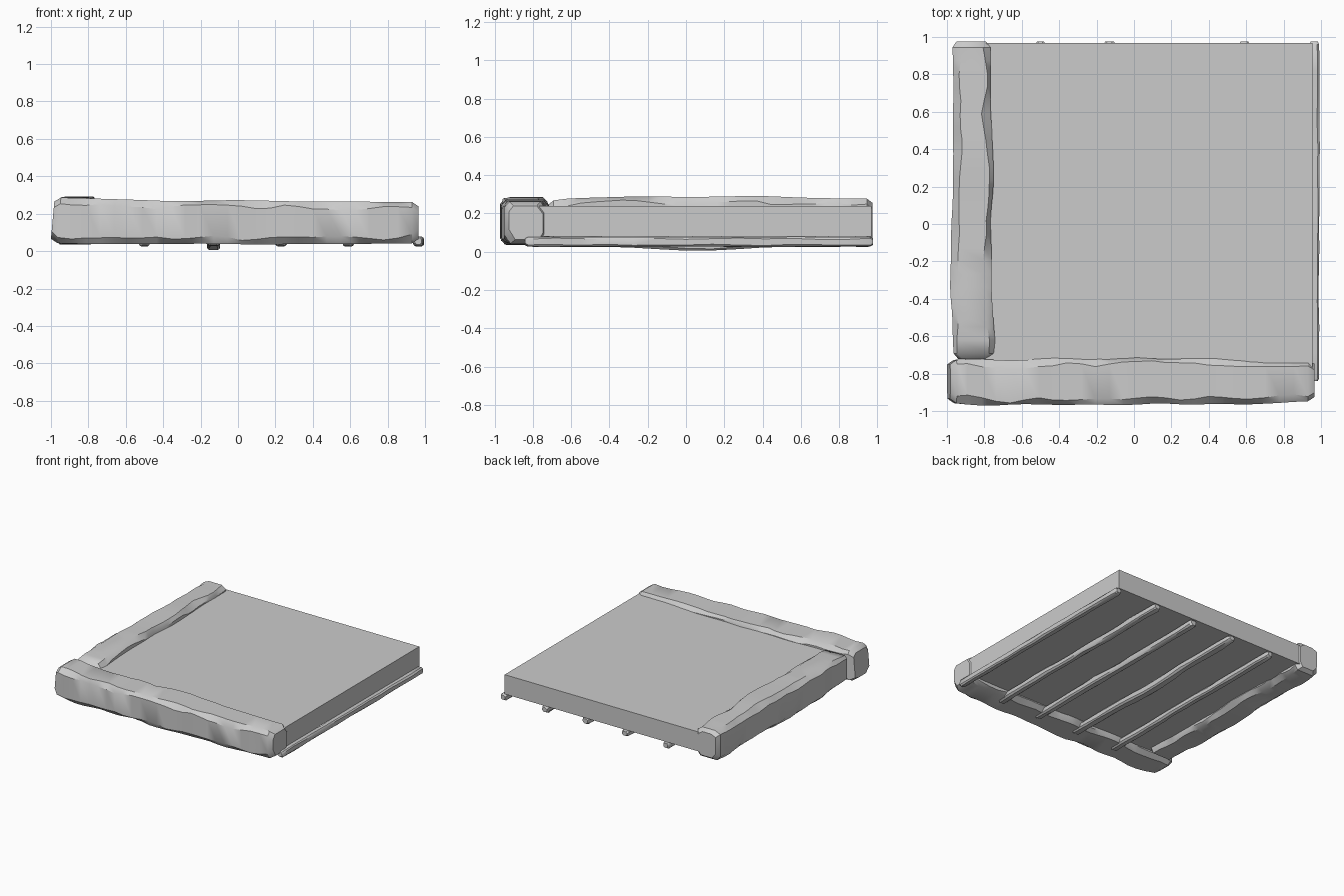
import bpy, bmesh, math
from mathutils import Vector, noise

if "Cube" in bpy.data.objects:
    bpy.data.objects.remove(bpy.data.objects["Cube"])


def lerp_profile(prof, p):
    """Interpolate rows of (position, side_a, side_b, z_low, z_high)."""
    if p <= prof[0][0]:
        return prof[0][1:]
    for a, b in zip(prof, prof[1:]):
        if p <= b[0]:
            t = (p - a[0]) / (b[0] - a[0])
            return [u + (v - u) * t for u, v in zip(a[1:], b[1:])]
    return prof[-1][1:]


def wobble(p, k, seed, freq):
    return noise.noise(Vector((p * freq, k * 7.31 + 0.37, seed * 3.17 + 0.19)))


def beam(name, axis, prof, rings, chamfer, rough, end, seed, lean=0.0):
    """Rough-hewn timber: chamfered rectangle swept along an axis with worn edges."""
    bm = bmesh.new()
    p0, p1 = prof[0][0], prof[-1][0]
    inner = [p0 + end + (p1 - p0 - 2 * end) * i / (rings - 1) for i in range(rings)]
    stations = [(p0, True)] + [(p, False) for p in inner] + [(p1, True)]
    loops = []
    for p, cap in stations:
        a, b, lo, hi = lerp_profile(prof, p)
        a += rough * wobble(p, 1, seed, 4)
        b += rough * wobble(p, 2, seed, 4)
        lo += rough * 0.5 * wobble(p, 3, seed, 3)
        hi += rough * 0.5 * wobble(p, 4, seed, 3)
        ins = chamfer * 0.7 if cap else 0
        a, b, lo, hi = a + ins, b - ins, lo + ins, hi - ins
        pts = []
        corners = [(a, lo, 1, 1), (b, lo, -1, 1), (b, hi, -1, -1), (a, hi, 1, -1)]
        for k, (u, v, su, sv) in enumerate(corners):
            cu = chamfer * (1 + 0.9 * wobble(p, 10 + k, seed, 6))
            cv = chamfer * (1 + 0.9 * wobble(p, 20 + k, seed, 6))
            pair = [(u, v + sv * cv), (u + su * cu, v)]
            pts += pair if k % 2 == 0 else pair[::-1]
        loop = []
        for u, v in pts:
            q = p + (lean * (v - lo) / (hi - lo) if p < p0 + end * 1.5 else 0)
            loop.append(bm.verts.new((q, u, v) if axis == 'X' else (u, q, v)))
        loops.append(loop)
    n = len(loops[0])
    for A, B in zip(loops, loops[1:]):
        for i in range(n):
            j = (i + 1) % n
            bm.faces.new((A[i], A[j], B[j], B[i]))
    bm.faces.new(loops[0])
    bm.faces.new(loops[-1])
    bmesh.ops.recalc_face_normals(bm, faces=bm.faces)
    finish(name, bm, True)


def finish(name, bm, smooth):
    me = bpy.data.meshes.new(name)
    bm.to_mesh(me)
    bm.free()
    ob = bpy.data.objects.new(name, me)
    bpy.context.collection.objects.link(ob)
    if smooth:
        bpy.ops.object.select_all(action='DESELECT')
        ob.select_set(True)
        bpy.context.view_layer.objects.active = ob
        bpy.ops.object.shade_smooth_by_angle(angle=math.radians(35))


# Flat slab
lo, hi = Vector((-0.80, -0.78, 0.08)), Vector((0.955, 0.968, 0.238))
bm = bmesh.new()
bmesh.ops.create_cube(bm, size=1)
for v in bm.verts:
    v.co = Vector([(lo[i] + hi[i]) / 2 + v.co[i] * (hi[i] - lo[i]) for i in range(3)])
finish("floor_slab", bm, False)

# Edge timbers
beam("front_beam", 'X', [
    (-1.0, -0.965, -0.73, 0.042, 0.288), (-0.85, -0.968, -0.725, 0.04, 0.288),
    (-0.4, -0.965, -0.72, 0.038, 0.268), (0.0, -0.965, -0.72, 0.035, 0.27),
    (0.5, -0.965, -0.725, 0.04, 0.264), (0.965, -0.955, -0.725, 0.04, 0.262)],
    26, 0.032, 0.014, 0.035, 1, lean=0.018)
beam("left_beam", 'Y', [
    (-0.722, -0.968, -0.755, 0.042, 0.265), (-0.6, -0.975, -0.748, 0.04, 0.28),
    (-0.2, -0.973, -0.76, 0.04, 0.288), (0.4, -0.973, -0.75, 0.04, 0.288),
    (0.975, -0.975, -0.765, 0.04, 0.28)],
    24, 0.032, 0.016, 0.03, 2)

# Thin joists under the slab
for i, x in enumerate((-0.50, -0.13, 0.23, 0.59, 0.965)):
    sag = 0.024 if i == 1 else 0.0
    w = 0.032 if i == 1 else 0.027
    back = 0.966 if i == 2 else 0.976
    rows = [(y, x - w, x + w, 0.027 - s * sag, 0.078 - s * sag * 0.6)
            for y, s in ((-0.84, 0), (-0.35, 0.1), (0.05, 1), (0.4, 0.15), (back, 0))]
    beam("joist_%d" % (i + 1), 'Y', rows, 14, 0.011, 0.008, 0.015, 5 + i)
